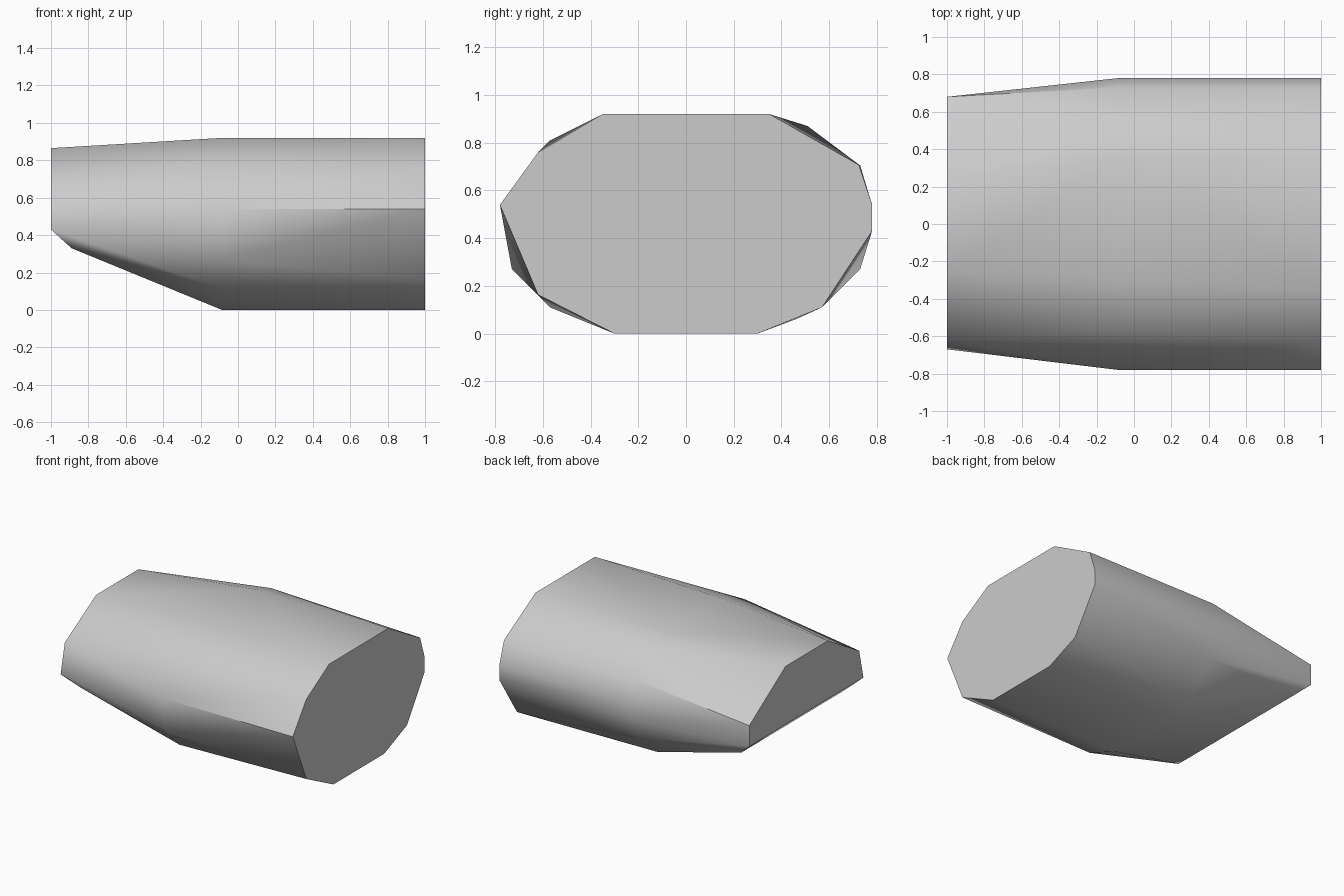
import bpy
import bmesh
from math import radians

cube = bpy.data.objects.get("Cube")
if cube:
    bpy.data.objects.remove(cube, do_unlink=True)

# Plain grey material
grey = bpy.data.materials.new("light_grey")
grey.use_nodes = True
colour = (0.6, 0.6, 0.6, 1)
grey.diffuse_color = colour
grey.node_tree.nodes["Principled BSDF"].inputs["Base Color"].default_value = colour

# Cross-sections (y, z) along the length, keyed by x
sections = {
    # Wide flat end
    1.0: [(-.35, .92), (.35, .92), (.725, .707), (.78, .54), (.78, .43),
          (.57, .11), (.3, 0), (-.3, 0), (-.62, .163), (-.78, .54), (-.62, .76)],
    # Middle, where the taper starts
    -.085: [(-.3, .92), (.35, .92), (.51, .87), (.73, .705), (.78, .54),
            (.78, .43), (.73, .27), (.46, .06), (.3, 0), (-.3, 0),
            (-.57, .11), (-.73, .27), (-.78, .54), (-.57, .81)],
    # Lower edge of the chamfered nose
    -.89: [(-.59, .33), (.62, .33)],
    # Narrow end
    -1.0: [(.68, .43), (.68, .585), (.25, .865), (-.25, .865),
           (-.62, .65), (-.67, .43)],
}

# Faceted body wrapped around the sections
bm = bmesh.new()
for x, outline in sections.items():
    for y, z in outline:
        bm.verts.new((x, y, z))
hull = bmesh.ops.convex_hull(bm, input=bm.verts)
loose = [v for v in bm.verts if not v.link_faces]
bmesh.ops.delete(bm, geom=loose, context='VERTS')
bmesh.ops.dissolve_limit(bm, angle_limit=radians(0.5),
                         verts=bm.verts, edges=bm.edges)
bmesh.ops.recalc_face_normals(bm, faces=bm.faces)

mesh = bpy.data.meshes.new("tapered_body")
bm.to_mesh(mesh)
bm.free()
mesh.materials.append(grey)
body = bpy.data.objects.new("tapered_body", mesh)
bpy.context.collection.objects.link(body)

# Soft facets with crisp edges at the ends and ridges
bpy.ops.object.select_all(action='DESELECT')
body.select_set(True)
bpy.context.view_layer.objects.active = body
bpy.ops.object.shade_smooth_by_angle(angle=radians(35))
